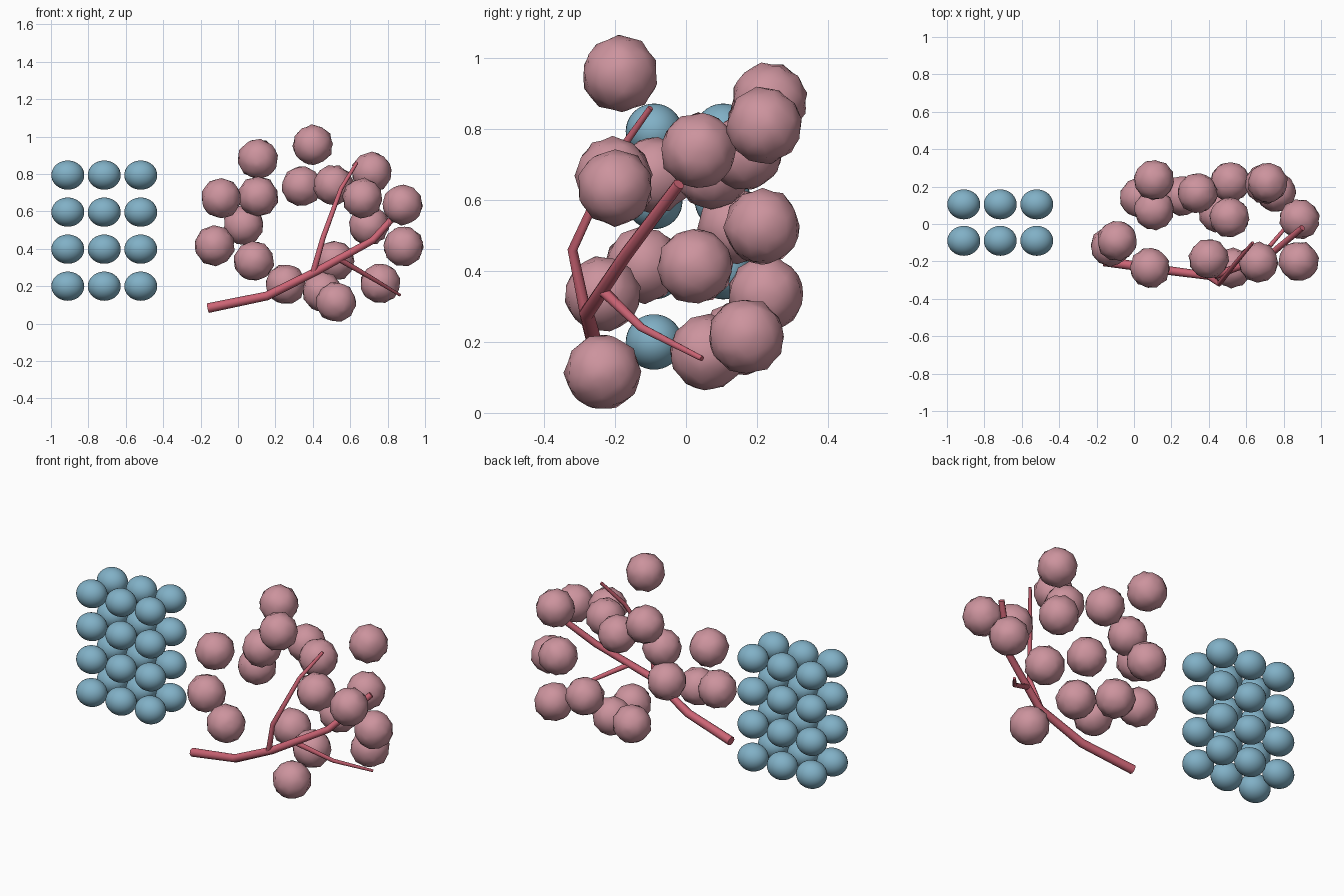
import bpy, bmesh, math, random
from mathutils import Vector, Euler

random.seed(4)
cube = bpy.data.objects.get("Cube")
if cube:
    bpy.data.objects.remove(cube, do_unlink=True)


def material(name, rgb):
    col = tuple((c / 255) ** 2.2 for c in rgb) + (1,)
    m = bpy.data.materials.new(name)
    m.use_nodes = True
    m.diffuse_color = col
    m.node_tree.nodes["Principled BSDF"].inputs["Base Color"].default_value = col
    return m


BLUE = material("soft blue", (128, 175, 197))
PINK = material("dusty pink", (203, 146, 156))
RED = material("rose red", (203, 100, 116))


def add_object(name, data, mat, location=(0, 0, 0)):
    ob = bpy.data.objects.new(name, data)
    ob.location = location
    bpy.context.collection.objects.link(ob)
    data.materials.append(mat)
    return ob


# Grid of smooth, slightly wide blue balls
bm = bmesh.new()
bmesh.ops.create_uvsphere(bm, u_segments=32, v_segments=20, radius=1)
for v in bm.verts:
    v.co = Vector((v.co.x * 0.088, v.co.y * 0.08, v.co.z * 0.078))
for f in bm.faces:
    f.smooth = True
ball_mesh = bpy.data.meshes.new("blue_ball")
bm.to_mesh(ball_mesh)
bm.free()
ball_mesh.materials.append(BLUE)
for i in range(3):
    for j in range(2):
        for k in range(4):
            ob = bpy.data.objects.new("blue_ball", ball_mesh)
            ob.location = (-0.91 + 0.195 * i, -0.09 + 0.195 * j, 0.2 + 0.198 * k)
            bpy.context.collection.objects.link(ob)


# Lumpy pink clusters: spheres with raised knobs and shallow dents between
def lumpy_mesh(name):
    bm = bmesh.new()
    bmesh.ops.create_icosphere(bm, subdivisions=2, radius=1)
    knobs = [v.co.normalized() for v in bm.verts]
    bm.free()
    bm = bmesh.new()
    bmesh.ops.create_icosphere(bm, subdivisions=3, radius=1)
    spin = Euler([random.uniform(0, math.tau) for _ in range(3)]).to_matrix()
    for v in bm.verts:
        n = v.co.normalized()
        raised = max(n.dot(k) for k in knobs) > 0.995
        size = 0.109 if raised else 0.104
        v.co = spin @ (n * size * random.uniform(0.975, 1.025))
    for f in bm.faces:
        f.smooth = True
    mesh = bpy.data.meshes.new(name)
    bm.to_mesh(mesh)
    bm.free()
    return mesh


CLUSTERS = [
    (0.4, -0.185, 0.955), (0.107, 0.235, 0.88), (-0.09, -0.09, 0.67),
    (0.107, 0.075, 0.68), (0.03, 0.14, 0.525), (-0.125, -0.12, 0.417),
    (0.085, -0.235, 0.335), (0.34, 0.165, 0.735), (0.51, 0.035, 0.74),
    (0.715, 0.22, 0.81), (0.665, -0.205, 0.67), (0.7, 0.215, 0.525),
    (0.515, 0.225, 0.335), (0.76, 0.17, 0.215), (0.255, 0.15, 0.21),
    (0.45, 0.06, 0.17), (0.525, -0.235, 0.115), (0.88, -0.2, 0.635),
    (0.885, 0.025, 0.413)]
for spot in CLUSTERS:
    add_object("pink_cluster", lumpy_mesh("pink_cluster"), PINK, spot)


# Tapered branches as bevelled poly curves
def branch(name, points, r_start, r_end):
    cu = bpy.data.curves.new(name, "CURVE")
    cu.dimensions = "3D"
    cu.bevel_depth = 1
    cu.bevel_resolution = 2
    cu.use_fill_caps = True
    sp = cu.splines.new("POLY")
    sp.points.add(len(points) - 1)
    for i, p in enumerate(points):
        t = i / (len(points) - 1)
        sp.points[i].co = (*p, 1)
        sp.points[i].radius = r_start + (r_end - r_start) * t
    sp.use_smooth = True
    add_object(name, cu, RED)


branch("main_branch", [(-0.16, -0.2, 0.083), (0.155, -0.245, 0.148), (0.42, -0.28, 0.28),
                       (0.72, -0.17, 0.445), (0.9, -0.02, 0.645)], 0.026, 0.017)
branch("upper_twig", [(0.4, -0.28, 0.265), (0.455, -0.32, 0.46), (0.55, -0.2, 0.72),
                      (0.635, -0.1, 0.86)], 0.017, 0.009)
branch("lower_twig", [(0.54, -0.235, 0.345), (0.72, -0.125, 0.24),
                      (0.865, 0.045, 0.153)], 0.016, 0.008)
